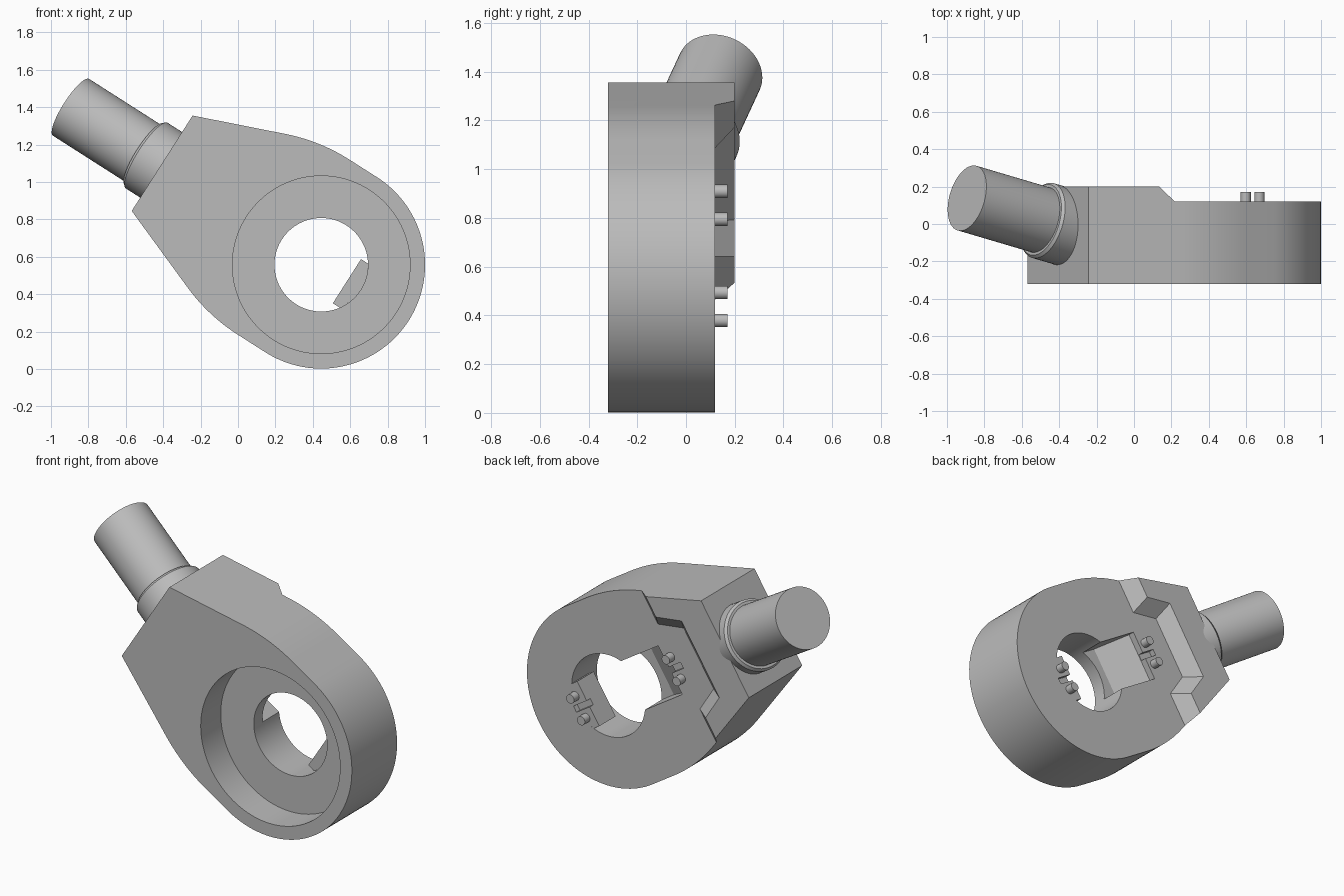
import bpy
import bmesh
from math import sin, cos, pi, asin, radians
from mathutils import Matrix, Vector

cube = bpy.data.objects.get("Cube")
if cube:
    bpy.data.objects.remove(cube, do_unlink=True)

grey = bpy.data.materials.new("plain grey metal")
grey.use_nodes = True
grey.diffuse_color = (0.5, 0.5, 0.5, 1)
grey.node_tree.nodes["Principled BSDF"].inputs["Base Color"].default_value = (0.5, 0.5, 0.5, 1)

# Working frame: first axis runs from the ring to the shank, third axis is depth
U = Vector((-0.843, 0, 0.538)).normalized()
V = Vector((-U.z * -1, 0, -U.x))
FRAME = Matrix((U, V, (0, 1, 0))).transposed().to_4x4()
FRAME.translation = (0.445, 0, 0.557)


def loft(name, rings, place=Matrix()):
    """Skin a list of equal rings and cap both ends."""
    bm = bmesh.new()
    loops = [[bm.verts.new(FRAME @ (place @ Vector(p))) for p in ring] for ring in rings]
    n = len(loops[0])
    for a, b in zip(loops, loops[1:]):
        for i in range(n):
            j = (i + 1) % n
            bm.faces.new((a[i], a[j], b[j], b[i]))
    bm.faces.new(loops[0][::-1])
    bm.faces.new(loops[-1])
    bmesh.ops.recalc_face_normals(bm, faces=bm.faces[:])
    mesh = bpy.data.meshes.new(name)
    bm.to_mesh(mesh)
    bm.free()
    mesh.materials.append(grey)
    ob = bpy.data.objects.new(name, mesh)
    bpy.context.collection.objects.link(ob)
    return ob


def prism(name, points, low, high):
    return loft(name, [[(u, v, w) for u, v in points] for w in (low, high)])


def box(name, u0, u1, v, low, high):
    return prism(name, [(u0, -v), (u1, -v), (u1, v), (u0, v)], low, high)


def arc(radius, start, end, steps, cu=0.0, cv=0.0):
    return [(cu + radius * cos(start + (end - start) * i / steps),
             cv + radius * sin(start + (end - start) * i / steps)) for i in range(steps + 1)]


def circle(radius, steps=96):
    return arc(radius, 0, 2 * pi, steps)[:-1]


def turned(name, profile, place=Matrix(), steps=64):
    """Round part from (distance, radius) pairs along the depth axis."""
    return loft(name, [[(u, v, w) for u, v in circle(r, steps)] for w, r in profile], place)


def cut(target, cutters):
    for c in cutters:
        c.hide_render = True
        mod = target.modifiers.new("cut", 'BOOLEAN')
        mod.operation = 'DIFFERENCE'
        mod.solver = 'EXACT'
        mod.object = c
    bpy.context.view_layer.update()
    graph = bpy.context.evaluated_depsgraph_get()
    mesh = bpy.data.meshes.new_from_object(target.evaluated_get(graph))
    target.modifiers.clear()
    target.data = mesh


# Body outline: round end, soft shoulders, tapered shank end
R, BACK, FLOOR = 0.555, 0.12, -0.04
bend = 0.372
upper = arc(0.995, pi / 2 - bend, pi / 2, 16, 0.175, R - 0.995)
outline = [(1.009, 0.3025)] + upper + arc(R, pi / 2, 3 * pi / 2, 64)
outline += [(u, -v) for u, v in reversed(upper)] + [(1.009, -0.3025)]
body = prism("ring_body", outline, -0.32, 0.2)


# Bevelled step on the back with a recessed middle
def step_ring(grow, w):
    half = [(-1, 1), (0.571 + grow, 1), (0.571 + grow, 0.265 + 0.62 * grow),
            (0.73 + grow, 0.19 + 0.62 * grow)]
    return [(u, v, w) for u, v in half + [(u, -v) for u, v in reversed(half)]]


step = loft("step_cutter", [step_ring(0, BACK), step_ring(0.16, BACK + 0.16)])
counterbore = prism("counterbore_cutter", circle(0.475, 128), -0.5, -0.125)
bore = prism("bore_cutter", circle(0.25), -0.3, 0.4)

# Sloped slot beside the bore
slot_side = [(0, FLOOR), (0.3, FLOOR), (0.5, 0.08), (0.5, 0.3), (0, 0.3)]
slot = loft("slot_cutter", [[(u, v, w) for u, w in slot_side] for v in (-0.152, 0.152)])

# Short grooves between the pins
grooves = [box("groove_cutter", a, b, 0.019, 0.085, 0.3) for a, b in ((0.45, 0.595), (-0.27, -0.1))]
cut(body, [step, counterbore, bore, slot] + grooves)

# Jaw that fills one side of the bore
a = asin(0.14 / 0.25)
jaw = prism("bore_jaw", arc(0.25, pi - a, pi + a, 16) + [(-0.163, -0.14), (-0.163, 0.14)], FLOOR, BACK)
cut(jaw, grooves[1:])

for c in [step, counterbore, bore, slot] + grooves:
    bpy.data.objects.remove(c, do_unlink=True)

# Two pairs of pins
parts = [body, jaw]
for u in (0.548, -0.224):
    for v in (-0.068, 0.068):
        parts.append(turned("locating_pin", [(0.1, 0.027), (0.17, 0.027)],
                            Matrix.Translation((u, v, 0)), 32))

# Tilted shank with its collar
tilt = Matrix.Translation((0.945, -0.01, -0.02)) @ Matrix.Rotation(radians(76), 4, 'Y')
parts.append(turned("shank", [(0, 0.208), (0.16, 0.208), (0.175, 0.195), (0.175, 0.18), (0.655, 0.18)], tilt))

bpy.ops.object.select_all(action='DESELECT')
for ob in parts:
    ob.select_set(True)
bpy.context.view_layer.objects.active = body
bpy.ops.object.shade_smooth_by_angle(angle=radians(20))
